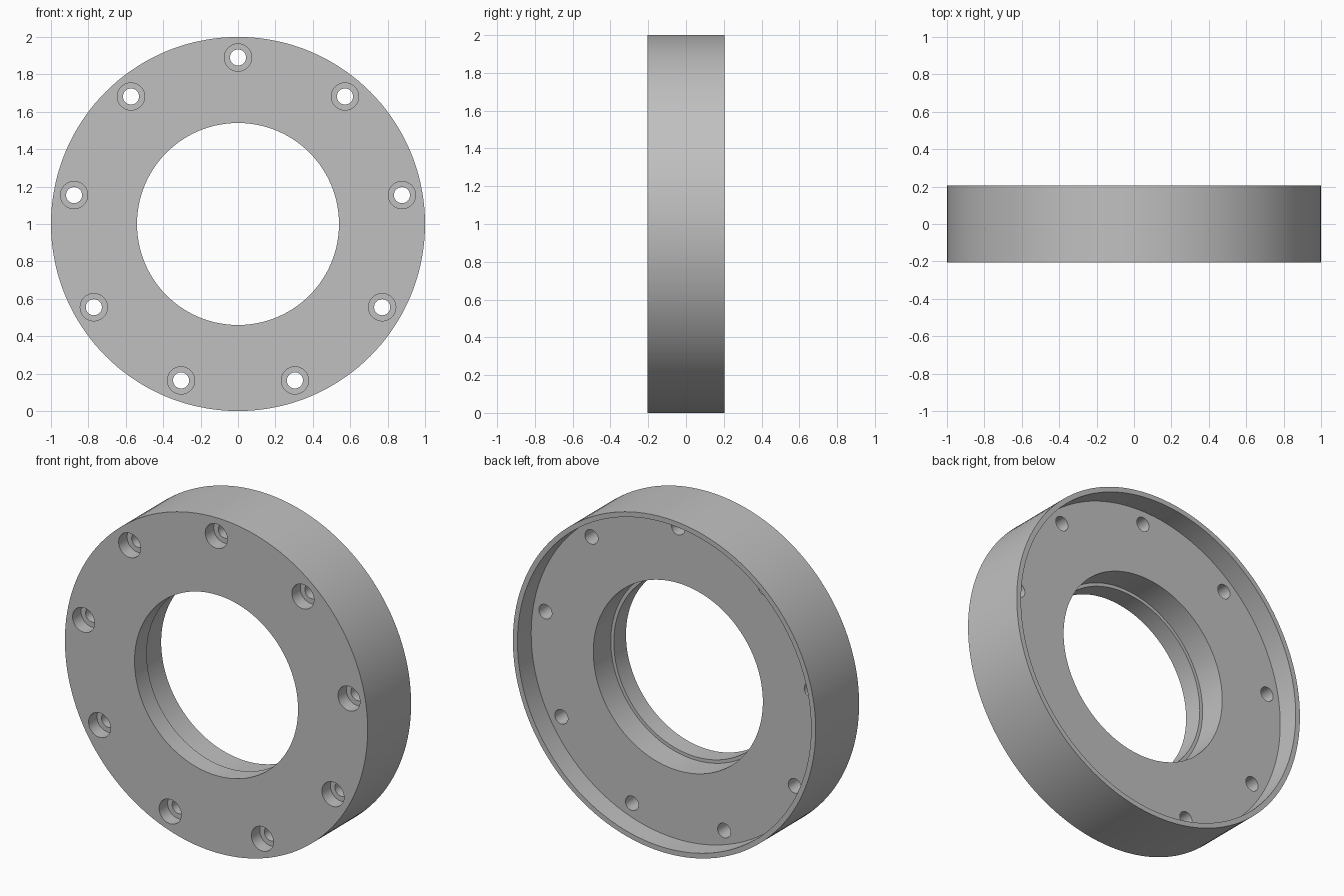
import bpy, bmesh
from math import cos, sin, radians, tau

cube = bpy.data.objects.get("Cube")
if cube:
    bpy.data.objects.remove(cube, do_unlink=True)

HALF = 0.205            # half the ring's thickness
FLOOR = 0.075           # y of the recessed back face
STEP = -0.09            # y where the bore widens
HOLES, HOLE_CIRCLE = 9, 0.89


def lathe(bm, profile, segments, cx=0.0, cz=0.0):
    """Turn a closed (radius, y) profile about an axis along y; radius 0 makes a cap."""
    rings = []
    for r, y in profile:
        if r == 0:
            rings.append([bm.verts.new((cx, y, cz))] * segments)
        else:
            rings.append([bm.verts.new((cx + r * cos(tau * i / segments), y,
                                        cz + r * sin(tau * i / segments)))
                          for i in range(segments)])
    for a, b in zip(rings, rings[1:] + rings[:1]):
        for i in range(segments):
            j = (i + 1) % segments
            corners = list(dict.fromkeys((a[i], a[j], b[j], b[i])))
            if len(corners) > 2:
                bm.faces.new(corners)


def make_object(name, bm):
    bmesh.ops.recalc_face_normals(bm, faces=bm.faces)
    mesh = bpy.data.meshes.new(name)
    bm.to_mesh(mesh)
    bm.free()
    obj = bpy.data.objects.new(name, mesh)
    bpy.context.collection.objects.link(obj)
    return obj


# Grey metal
grey = bpy.data.materials.new("grey_metal")
grey.use_nodes = True
colour = (0.53, 0.53, 0.53, 1)
grey.diffuse_color = colour
grey.node_tree.nodes["Principled BSDF"].inputs["Base Color"].default_value = colour

# Flange ring with stepped bore, recessed back and thin rim
bm = bmesh.new()
lathe(bm, [(1, -HALF), (1, HALF), (0.97, HALF), (0.97, FLOOR),
           (0.56, FLOOR), (0.56, STEP), (0.54, STEP), (0.54, -HALF)], 144)
ring = make_object("flange_ring", bm)
ring.data.materials.append(grey)
ring.location.z = 1

# Counterbored bolt holes
bm = bmesh.new()
for k in range(HOLES):
    angle = radians(90) + tau * k / HOLES
    lathe(bm, [(0, -HALF - 0.1), (0.073, -HALF - 0.1), (0.073, -HALF + 0.08),
               (0.043, -HALF + 0.08), (0.043, FLOOR + 0.05), (0, FLOOR + 0.05)],
          40, HOLE_CIRCLE * cos(angle), HOLE_CIRCLE * sin(angle))
cutter = make_object("bolt_hole_cutter", bm)
cutter.data.materials.append(grey)
cutter.location.z = 1
cutter.hide_render = True

# Drill the holes and remove the cutter
bpy.ops.object.select_all(action='DESELECT')
ring.select_set(True)
bpy.context.view_layer.objects.active = ring
drill = ring.modifiers.new("bolt_holes", 'BOOLEAN')
drill.operation = 'DIFFERENCE'
drill.solver = 'EXACT'
drill.object = cutter
bpy.ops.object.modifier_apply(modifier=drill.name)
bpy.data.objects.remove(cutter, do_unlink=True)

bpy.ops.object.shade_smooth_by_angle(angle=radians(30))
